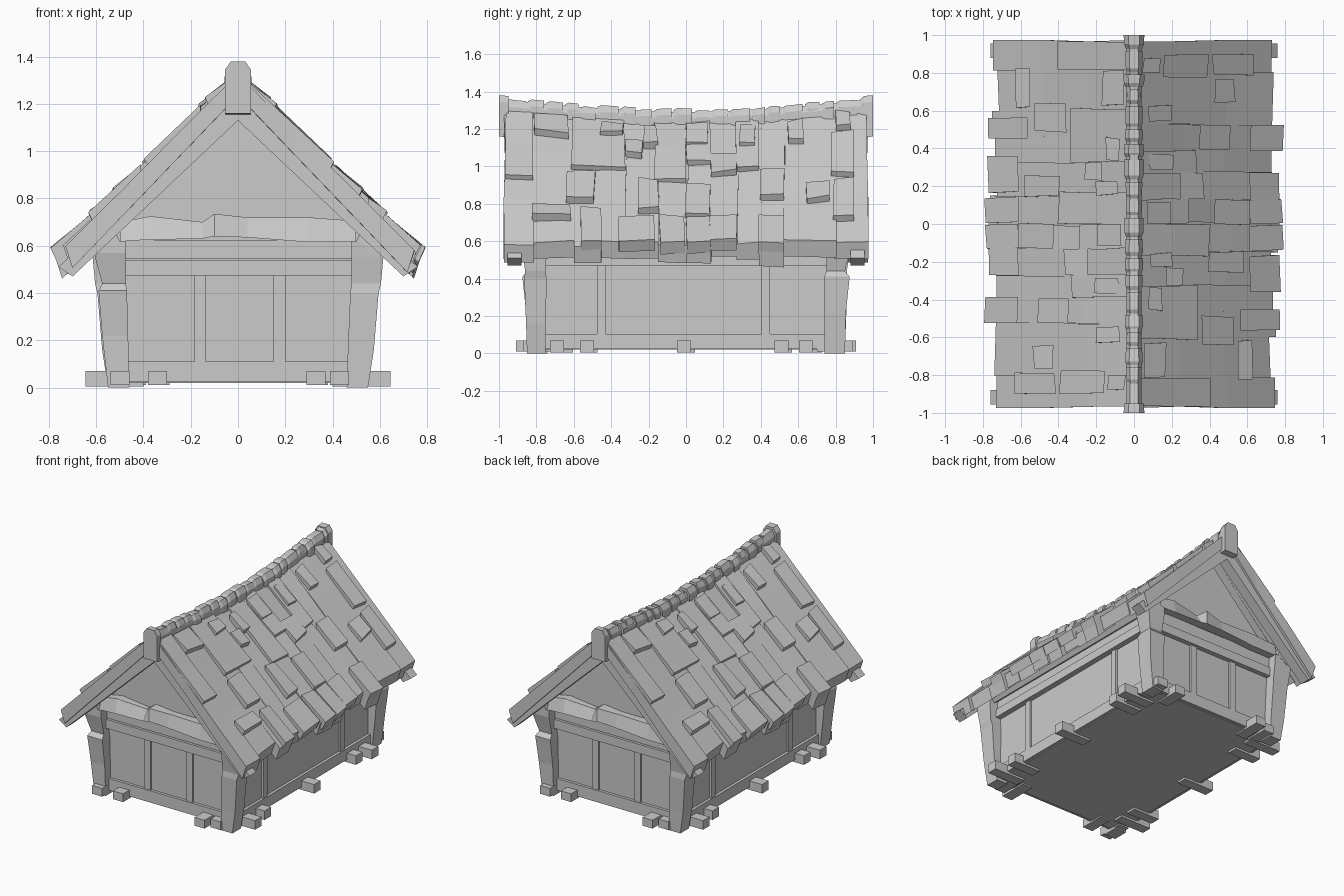
import bpy, bmesh, random
from mathutils import Vector

if "Cube" in bpy.data.objects:
    bpy.data.objects.remove(bpy.data.objects["Cube"])

random.seed(4)
J = lambda a: random.uniform(-a, a)


def build(name, lofts):
    """One object from closed lofts; each loft is a list of equal-length rings."""
    bm = bmesh.new()
    for rings in lofts:
        vs = [[bm.verts.new(p) for p in r] for r in rings]
        n = len(vs[0])
        for a, b in zip(vs, vs[1:]):
            for i in range(n):
                bm.faces.new((a[i], a[(i + 1) % n], b[(i + 1) % n], b[i]))
        bm.faces.new(vs[0][::-1])
        bm.faces.new(vs[-1])
    bmesh.ops.recalc_face_normals(bm, faces=bm.faces)
    me = bpy.data.meshes.new(name)
    bm.to_mesh(me)
    bm.free()
    ob = bpy.data.objects.new(name, me)
    bpy.context.collection.objects.link(ob)
    return ob


def rect(x0, x1, y0, y1, z):
    return [(x0, y0, z), (x1, y0, z), (x1, y1, z), (x0, y1, z)]


def box(x0, x1, y0, y1, z0, z1):
    return [rect(x0, x1, y0, y1, z0), rect(x0, x1, y0, y1, z1)]


def turn(loft):
    """Same loft turned half a revolution about z."""
    return [[(-x, -y, z) for x, y, z in r] for r in loft]


def both(lofts):
    return lofts + [turn(l) for l in lofts]


def extrude_y(profile, y0, y1):
    return [[(x, y, z) for x, z in profile] for y in (y0, y1)]


# Walls with gables
W, D = 0.52, 0.79
build("walls", [extrude_y([(-W, .02), (W, .02), (W, .64), (0, 1.17), (-W, .64)], -D, D)])

# Timber framing on the walls
front = [box(-.5, .5, -.815, -.77, .545, .625), box(-.5, .5, -.825, -.77, .475, .54),
         box(-.5, .5, -.81, -.77, .025, .11)]
front += [box(x, x + .05, -.805, -.77, .1, .48) for x in (-.185, .15)]
side = [box(.5, .55, -.8, .8, .53, .62), box(.5, .56, -.8, .8, .47, .53),
        box(.5, .54, -.8, .8, .025, .105)]
side += [box(.5, .535, y, y + .045, .1, .48) for y in (-.475, .405)]
build("wall_timbers", both(front + side))

# Rough corner posts
post_a = [rect(.46, .55, -.85, -.75, 0), rect(.465, .575, -.855, -.75, .16),
          rect(.475, .595, -.865, -.745, .40), rect(.48, .605, -.86, -.75, .44),
          rect(.48, .615, -.875, -.745, .55), rect(.48, .61, -.88, -.74, .62)]
post_b = [rect(-.55, -.46, -.85, -.74, 0), rect(-.575, -.465, -.855, -.74, .22),
          rect(-.59, -.47, -.875, -.74, .41), rect(-.575, -.475, -.85, -.75, .44),
          rect(-.61, -.475, -.88, -.75, .57), rect(-.605, -.475, -.88, -.74, .62)]
build("corner_posts", both([post_a, post_b]))

# Foundation stubs poking out below the walls
stubs = [box(.40, x, y - .037, y + .037, .005, .07) for x, y in
         ((.645, -.69), (.61, -.53), (.64, -.01), (.61, .51), (.645, .64))]
stubs += [box(x - .04, x + .04, -y, -.7, .01, .07) for x, y in
          ((-.34, .88), (.33, .91), (.43, .87), (-.50, .89))]
build("foundation_stubs", both(stubs))

# Warped tie beam across each gable
tie = [[(x, -.87, z0), (x, -.87 + d, z1), (x, -.76, z1), (x, -.76, z0)] for x, z0, z1, d in
       ((-.50, .62, .70, .03), (-.37, .625, .725, .02), (-.15, .63, .70, .045),
        (-.10, .64, .735, 0), (.04, .635, .72, .03), (.3, .615, .72, .02), (.5, .615, .705, .02))]
build("tie_beams", both([tie]))


# Roof surface: sagging ridge, nearly level eaves
def ridge_z(y):
    return 1.26 + .07 * min(1, abs(y)) ** 1.6


def slope(y):
    return (ridge_z(y) - .585) / .745


def roof_z(x, y):
    return ridge_z(y) - slope(y) * x


# Barge boards under the roof ends and purlin strips at the eaves
barge = extrude_y([(0, 1.25), (.76, .51), (.70, .47), (0, 1.13)], -.955, -.88)
barge_l = [[(-x, y, z) for x, y, z in r] for r in barge]
build("barge_boards", both([barge, barge_l]))
eave = extrude_y([(.54, .70), (.62, .62), (.58, .57), (.50, .62)], -.88, .88)
build("eave_beams", both([eave]))


def slab(y0, y1, x0, x1, up, down, thick, n=3, j=.006):
    """Board lying on the right slope from x0 down to x1."""
    rings = []
    for i in range(n):
        t = i / (n - 1)
        x, h = x0 + (x1 - x0) * t, up + (down - up) * t
        a, b = y0 + J(j), y1 + J(j)
        ja, jb = J(j), J(j)
        ea, eb = x + ja, x + jb
        rings.append([(ea, a, roof_z(ea, a) + h + J(j)), (eb, b, roof_z(eb, b) + h + J(j)),
                      (eb - .03 * t, b, roof_z(eb, b) + h - thick),
                      (ea - .03 * t, a, roof_z(ea, a) + h - thick)])
    return rings


# Long base boards: y start, y end, eave x
cols = ((-.97, -.81, .745), (-.82, -.59, .72), (-.60, -.45, .755), (-.46, -.32, .74),
        (-.33, -.14, .73), (-.15, .01, .765), (0, .14, .755), (.13, .28, .73), (.27, .40, .725),
        (.39, .53, .77), (.525, .80, .735), (.79, .97, .725))
boards = [slab(a, b, 0, x, 0, J(.012), .09, 4) for a, b, x in cols]
# Overlapping upper boards: y start, y end, lower x
for a, b, x in ((-.965, -.82, .40), (-.61, -.33, .33), (.27, .39, .33), (0, .13, .29),
                (-.17, 0, .40)):
    boards.append(slab(a, b, .03, x, .012, .035, .06))
# Loose shingles: y start, y end, top z, bottom z
tiles = ((-.81, -.63, 1.29, 1.15), (-.455, -.34, 1.24, 1.15), (-.225, -.155, 1.22, 1.09),
         (-.33, -.235, 1.15, 1.04), (0, .12, 1.23, 1.10), (.285, .37, 1.23, 1.09),
         (.545, .625, 1.25, 1.11), (.80, .88, 1.30, 1.19), (.78, .895, 1.19, .94),
         (.135, .27, 1.08, .94), (.40, .52, .99, .815), (.645, .77, .92, .80),
         (.785, .895, .94, .70), (0, .13, .91, .71), (-.255, -.15, .94, .74),
         (-.64, -.49, .98, .80), (-.82, -.615, .81, .71), (-.56, -.455, .79, .565),
         (-.36, -.17, .74, .57), (0, .13, .74, .56), (.13, .27, .74, .57),
         (.39, .525, .74, .55), (-.14, -.01, .74, .555))
for a, b, zt, zb in tiles:
    m = (a + b) / 2
    x0, x1 = ((ridge_z(m) + d - z) / slope(m) for d, z in ((.035, zt), (.01, zb)))
    boards.append(slab(a, b, x0, x1, .03, .047, .06, 2))
build("roof_boards", both(boards))


# Ridge cap: a sagging core, broken chunks on top, upright end pieces
def cap_ring(y, w, lo, hi):
    z = ridge_z(y)
    return [(-w, y, z + lo), (w, y, z + lo), (w, y, z + hi - .035),
            (w * .55, y, z + hi), (-w * .55, y, z + hi), (-w, y, z + hi - .035)]


core = [cap_ring(-.97 + i * .194, .04, -.08, .03) for i in range(11)]
chunks, y = [], -.97
while y < .95:
    e = min(y + random.uniform(.07, .12), .97)
    w, h = .046 + J(.008), .043 + J(.009)
    chunks.append([cap_ring(y, w * .85, -.06, h - .01), cap_ring(y + .02, w, -.06, h),
                   cap_ring(e - .006, w + J(.005), -.06, h + J(.006))])
    y = e + .006
build("ridge_cap", [core] + chunks)
end = [cap_ring(-1.0, .055, -.17, .05), cap_ring(-.95, .052, -.17, .052)]
build("ridge_ends", both([end]))
